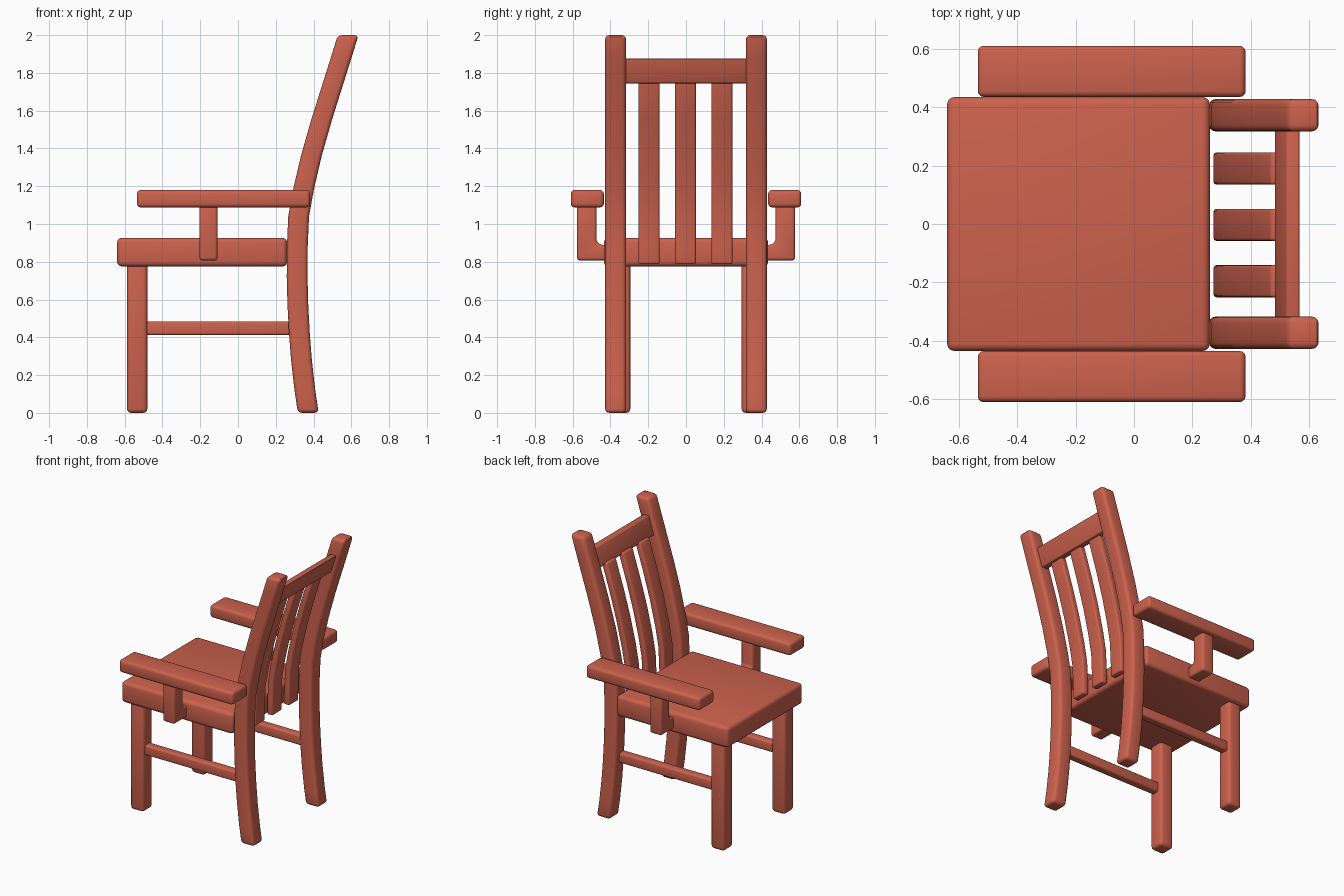
import bpy, bmesh

if "Cube" in bpy.data.objects:
    bpy.data.objects.remove(bpy.data.objects["Cube"])

mat = bpy.data.materials.new("terracotta red")
mat.diffuse_color = (0.61, 0.122, 0.075, 1)
mat.use_nodes = True
mat.node_tree.nodes["Principled BSDF"].inputs["Base Color"].default_value = mat.diffuse_color


def finish(name, bm, bevel, segments=3):
    """Round the sharp edges and make a smooth-shaded object."""
    bmesh.ops.recalc_face_normals(bm, faces=bm.faces)
    sharp = [e for e in bm.edges if e.calc_face_angle(0) > 0.7]
    bmesh.ops.bevel(bm, geom=sharp, offset=bevel, offset_type='OFFSET',
                    segments=segments, profile=0.5, affect='EDGES')
    me = bpy.data.meshes.new(name)
    bm.to_mesh(me)
    bm.free()
    me.materials.append(mat)
    ob = bpy.data.objects.new(name, me)
    bpy.context.collection.objects.link(ob)
    bpy.ops.object.select_all(action='DESELECT')
    ob.select_set(True)
    bpy.context.view_layer.objects.active = ob
    bpy.ops.object.shade_smooth_by_angle(angle=0.6)
    return ob


def loft(name, rings, bevel):
    """Join rings of matching points and cap both ends."""
    bm = bmesh.new()
    vs = [[bm.verts.new(p) for p in r] for r in rings]
    n = len(vs[0])
    for a, b in zip(vs, vs[1:]):
        for i in range(n):
            j = (i + 1) % n
            bm.faces.new((a[i], a[j], b[j], b[i]))
    bm.faces.new(vs[0])
    bm.faces.new(vs[-1])
    return finish(name, bm, bevel)


def box(name, x, y, z, bevel):
    y0, y1 = sorted(y)
    rings = [[(x[0], y0, h), (x[1], y0, h), (x[1], y1, h), (x[0], y1, h)] for h in z]
    return loft(name, rings, bevel)


# Side-view curve of the back: (z, centre x)
CURVE = [(0, .372), (.12, .354), (.28, .336), (.42, .325), (.57, .317), (.72, .313),
         (.88, .314), (1.04, .321), (1.18, .346), (1.36, .388), (1.55, .442),
         (1.75, .505), (1.88, .546), (2.0, .583)]


def back_x(z):
    for (z0, x0), (z1, x1) in zip(CURVE, CURVE[1:]):
        if z <= z1:
            return x0 + (x1 - x0) * (z - z0) / (z1 - z0)
    return CURVE[-1][1]


def curved(name, y, z, half, bevel, shift=0):
    """Bar that follows the back curve between two heights."""
    hs = [z[0]] + [h for h, _ in CURVE if z[0] + .03 < h < z[1] - .03] + [z[1]]
    y0, y1 = sorted(y)
    rings = []
    for h in hs:
        c = back_x(h) + shift
        rings.append([(c - half, y0, h), (c + half, y0, h), (c + half, y1, h), (c - half, y1, h)])
    return loft(name, rings, bevel)


# Seat
box("seat", (-.64, .26), (-.435, .435), (.775, .927), .025)

# Parts repeated on both sides
for s, side in ((-1, "right"), (1, "left")):
    box("front_leg_" + side, (-.588, -.48), (s * .295, s * .405), (0, .8), .022)
    curved("back_post_" + side, (s * .317, s * .428), (0, 2), .055, .022)
    box("side_stretcher_" + side, (-.5, .31), (s * .325, s * .385), (.412, .485), .012)
    box("armrest_" + side, (-.535, .382), (s * .435, s * .61), (1.088, 1.18), .02)
    # L-shaped arm support, profile in y and z
    prof = [(.41, .807), (.577, .807), (.577, 1.11), (.475, 1.11), (.475, .91), (.455, .89), (.41, .89)]
    loft("arm_support_" + side, [[(x, s * y, z) for y, z in prof] for x in (-.204, -.109)], .015)

# Top rail and slats of the back
curved("top_rail", (-.33, .33), (1.745, 1.877), .023, .006)
for i in (-1, 0, 1):
    y = i * .193 - .003
    curved("back_slat_%d" % (i + 2), (y - .055, y + .055), (.787, 1.76), .023, .01, -.018)
